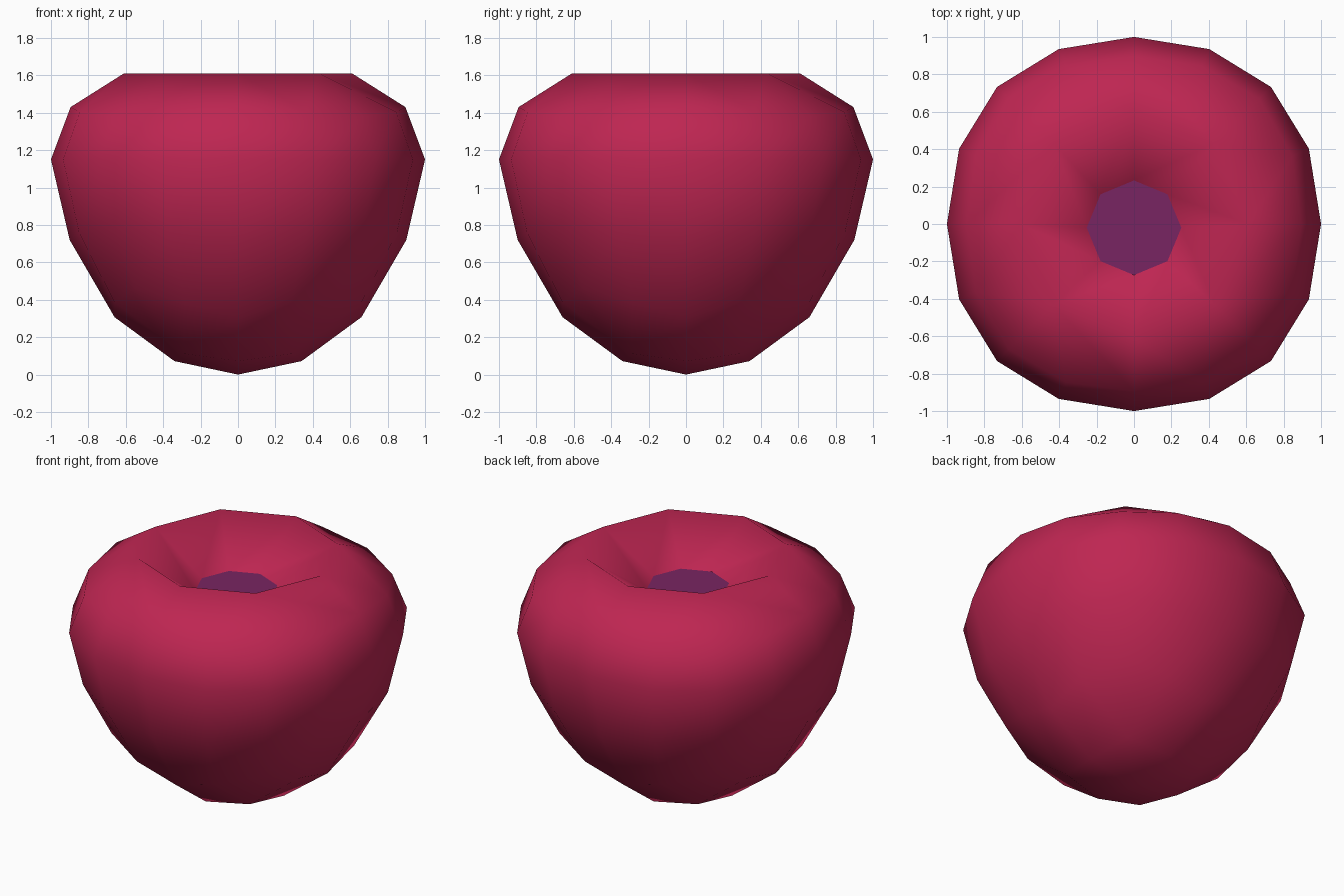
import bpy, bmesh, math

if "Cube" in bpy.data.objects:
    bpy.data.objects.remove(bpy.data.objects["Cube"])


def material(name, rgb):
    m = bpy.data.materials.new(name)
    m.diffuse_color = (*rgb, 1.0)
    m.use_nodes = True
    m.node_tree.nodes["Principled BSDF"].inputs["Base Color"].default_value = m.diffuse_color
    return m


def finish(bm, name, mat, smooth=True):
    bmesh.ops.recalc_face_normals(bm, faces=bm.faces[:])
    me = bpy.data.meshes.new(name)
    bm.to_mesh(me)
    bm.free()
    me.materials.append(mat)
    for p in me.polygons:
        p.use_smooth = smooth
    ob = bpy.data.objects.new(name, me)
    bpy.context.scene.collection.objects.link(ob)
    return ob


red = material("berry red", (0.515, 0.019, 0.084))
purple = material("dark purple", (0.19, 0.018, 0.122))

# Side profile (radius, height); corners of the rounded box slide along it
WALL = [(0.66, 0.307), (0.90, 0.72), (1.0, 1.15), (0.895, 1.43)]
SLIDE = [0.38, 0.18, 0.0, -0.18]
DENT_R, DENT_Z, DENT_Y = 0.253, 1.37, -0.02


def ring16(bm, row):
    verts = []
    for i in range(16):
        a = i * math.tau / 16
        corner = math.sin(2 * a) ** 2              # 0 on axes, 1 on diagonals
        if i % 2:
            a += math.radians(0.8) * (1 if i % 4 == 1 else -1)
        s = SLIDE[row] * corner
        r, z = WALL[row]
        if s:
            r2, z2 = WALL[row + (1 if s > 0 else -1)]
            r, z = r + (r2 - r) * abs(s), z + (z2 - z) * abs(s)
        r *= 1 + 0.036 * corner
        verts.append(bm.verts.new((r * math.cos(a), r * math.sin(a), z)))
    return verts


def ring8(bm, r, z, dr=0.0, dz=0.0, y=0.0):
    verts = []
    for k in range(8):
        a = k * math.tau / 8
        rr = r + dr * (k % 2)
        verts.append(bm.verts.new((rr * math.cos(a), rr * math.sin(a) + y,
                                   z + dz * (k % 2))))
    return verts


def bridge(bm, a, b):
    n = len(a)
    for i in range(n):
        j = (i + 1) % n
        bm.faces.new((a[i], a[j], b[j], b[i]))


def join_8_to_16(bm, small, big):
    for k in range(8):
        n = (k + 1) % 8
        bm.faces.new((small[k], small[n], big[2 * k + 1],
                      big[2 * k]) if k % 2 == 0 else
                     (small[k], small[n], big[(2 * k + 2) % 16], big[2 * k + 1]))
        if k % 2:
            bm.faces.new((small[k], big[2 * k - 1], big[2 * k], big[2 * k + 1]))


# Fruit body: rounded-box ball with a sunken top
bm = bmesh.new()
rows = [ring16(bm, i) for i in range(4)]
for a, b in zip(rows, rows[1:]):
    bridge(bm, a, b)
foot = ring8(bm, 0.34, 0.072, 0.07, 0.04)
join_8_to_16(bm, foot, rows[0])
pole = bm.verts.new((0, 0, 0))
for k in range(0, 8, 2):
    bm.faces.new((pole, foot[k], foot[k + 1], foot[(k + 2) % 8]))
rim = ring8(bm, 0.61, 1.61)
join_8_to_16(bm, rim, rows[3])
dent = ring8(bm, DENT_R, DENT_Z, y=DENT_Y)
bridge(bm, rim, dent)
finish(bm, "fruit_body", red)

# Flat floor at the bottom of the dent
bm = bmesh.new()
bm.faces.new(ring8(bm, DENT_R, DENT_Z, y=DENT_Y))
floor = finish(bm, "dent_floor", purple, smooth=False)
if floor.data.polygons[0].normal.z < 0:
    floor.data.flip_normals()
